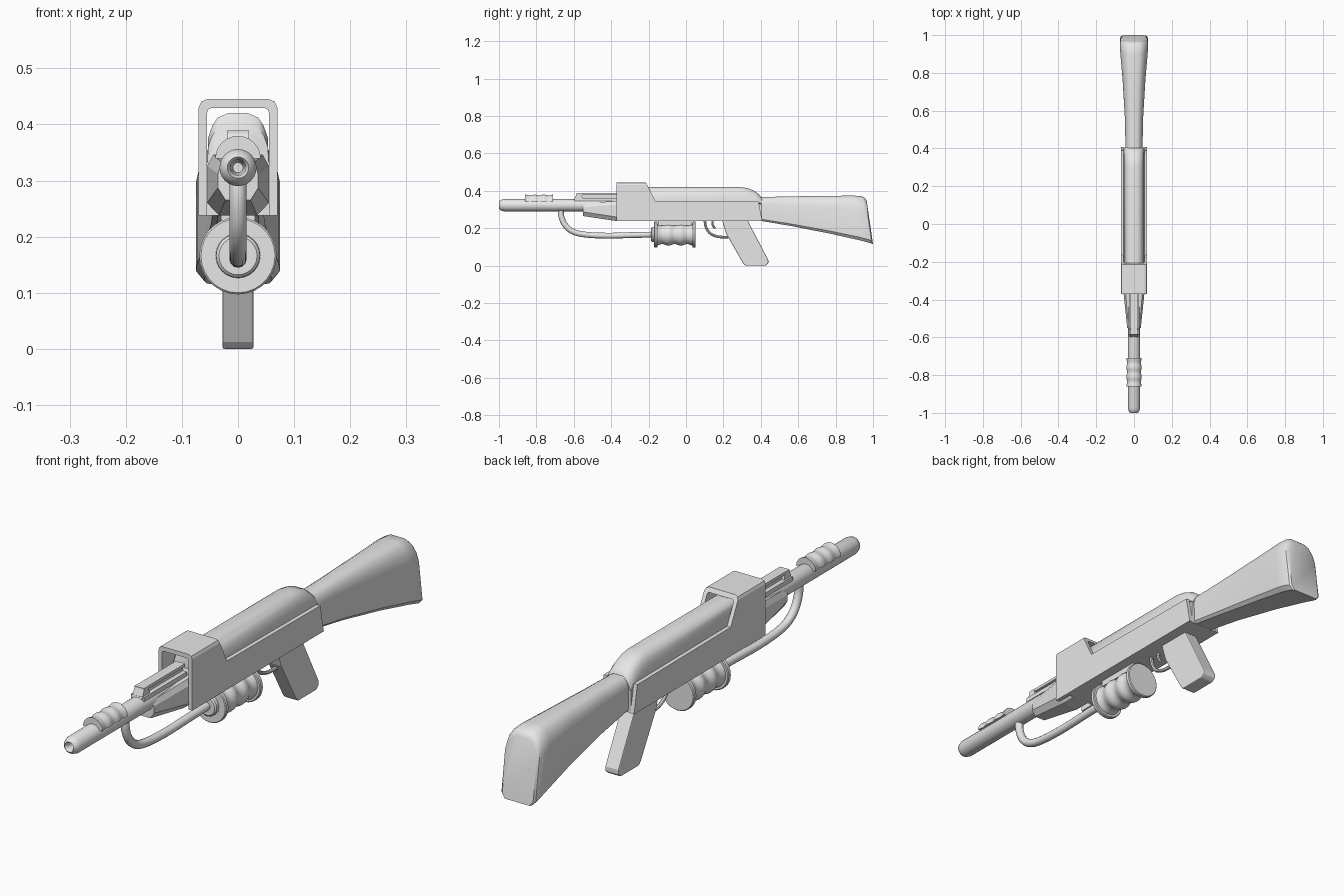
import bpy, bmesh, math
from mathutils import Vector

if "Cube" in bpy.data.objects:
    bpy.data.objects.remove(bpy.data.objects["Cube"])

grey = bpy.data.materials.new("plain grey")
grey.diffuse_color = (0.8, 0.8, 0.8, 1)
grey.use_nodes = True
grey.node_tree.nodes["Principled BSDF"].inputs["Base Color"].default_value = grey.diffuse_color


def finish(name, bm, smooth=None):
    bmesh.ops.recalc_face_normals(bm, faces=bm.faces[:])
    me = bpy.data.meshes.new(name)
    bm.to_mesh(me)
    bm.free()
    ob = bpy.data.objects.new(name, me)
    bpy.context.collection.objects.link(ob)
    me.materials.append(grey)
    bpy.ops.object.select_all(action='DESELECT')
    ob.select_set(True)
    bpy.context.view_layer.objects.active = ob
    if smooth:
        bpy.ops.object.shade_smooth_by_angle(angle=math.radians(smooth))
    return ob


def loft(name, rings, smooth=None, closed=False):
    """Skin a list of equal-length point rings."""
    bm = bmesh.new()
    vr = [[bm.verts.new(p) for p in r] for r in rings]
    n = len(vr[0])
    pairs = list(zip(vr, vr[1:]))
    if closed:
        pairs.append((vr[-1], vr[0]))
    for a, b in pairs:
        for i in range(n):
            j = (i + 1) % n
            bm.faces.new((a[i], a[j], b[j], b[i]))
    if not closed:
        bm.faces.new(vr[0])
        bm.faces.new(vr[-1])
    return finish(name, bm, smooth)


def prism(name, yz, hw, x=0, bevel=0):
    """Side profile extruded across x."""
    ob = loft(name, [[(x + s * hw, y, z) for y, z in yz] for s in (-1, 1)])
    if bevel:
        m = ob.modifiers.new("bevel", 'BEVEL')
        m.width, m.segments, m.limit_method = bevel, 2, 'ANGLE'
    return ob


def box_yz(y0, y1, z0, z1):
    return [(y0, z0), (y1, z0), (y1, z1), (y0, z1)]


def lathe(name, yr, zc, seg=24, smooth=35):
    """Revolve (y, radius) pairs around a lengthwise axis."""
    return loft(name, [[(r * math.cos(2 * math.pi * k / seg), y,
                         zc + r * math.sin(2 * math.pi * k / seg))
                        for k in range(seg)] for y, r in yr], smooth)


def tube(name, yz, r, seg=12):
    """Round tube along a smoothed path in the centre plane."""
    P = [Vector((0, y, z)) for y, z in yz]
    P = [2 * P[0] - P[1]] + P + [2 * P[-1] - P[-2]]
    pts = []
    for i in range(1, len(P) - 2):
        a, b, c, d = P[i - 1:i + 3]
        for k in range(4):
            t = k / 4
            pts.append(0.5 * (2 * b + (c - a) * t + (2 * a - 5 * b + 4 * c - d) * t * t
                              + (3 * b - a - 3 * c + d) * t ** 3))
    pts.append(P[-2])
    rings = []
    for i, p in enumerate(pts):
        t = (pts[min(i + 1, len(pts) - 1)] - pts[max(i - 1, 0)]).normalized()
        n = Vector((1, 0, 0)).cross(t)
        rings.append([p + r * (Vector((math.cos(u), 0, 0)) + n * math.sin(u))
                      for u in (2 * math.pi * k / seg for k in range(seg))])
    return loft(name, rings, 40)


def mirrored(half):
    return half + [(-x, z) for x, z in reversed(half)]


# Barrel with rounded muzzle and bore
lathe("barrel", [(-0.93, 0.009), (-0.975, 0.013), (-0.993, 0.014), (-1.0, 0.019),
                 (-0.993, 0.027), (-0.975, 0.033), (-0.3, 0.033)], 0.323)

# Contoured half sleeve over the barrel
sleeve = []
for k in range(25):
    y = -0.86 + 0.15 * k / 24
    r = 0.0385 + 0.002 * math.cos(6 * math.pi * k / 24)
    sleeve.append([(r * math.cos(math.pi * j / 12), y, 0.339 + r * math.sin(math.pi * j / 12))
                   for j in range(13)])
loft("barrel_sleeve", sleeve, 35)

# Slotted rail above the barrel
prism("rail_base", box_yz(-0.595, -0.34, 0.345, 0.361), 0.027)
prism("rail_web", box_yz(-0.58, -0.34, 0.355, 0.385), 0.010)
prism("rail_top", box_yz(-0.585, -0.34, 0.378, 0.389), 0.019)
prism("rail_front", [(-0.598, 0.352), (-0.55, 0.352), (-0.56, 0.389), (-0.583, 0.389)], 0.020)

# Tapered fore end
loft("fore_end", [[(x, y, z) for x, z in mirrored([(w * 0.62, b), (w, b + 0.022), (w, t - 0.02), (w * 0.8, t)])]
                  for y, w, b, t in ((-0.55, 0.036, 0.265, 0.332), (-0.37, 0.055, 0.238, 0.346),
                                     (-0.3, 0.055, 0.238, 0.346))])

# Receiver with rounded top falling away at the rear
core = []
for y, top in ((-0.31, 0.405), (-0.30, 0.422), (0.29, 0.422), (0.33, 0.416),
               (0.365, 0.402), (0.39, 0.383), (0.405, 0.365)):
    core.append([(x, y, z) for x, z in mirrored(
        [(0.055, 0.238), (0.055, 0.33), (0.053, top - 0.045), (0.046, top - 0.025),
         (0.036, top - 0.010), (0.018, top - 0.002)])])
loft("receiver", core, 40)

# Shroud: hollow arch trimmed to the side profile
outer = [(0.07, 0.20), (0.07, 0.430), (0.0655, 0.4405), (0.055, 0.445)]
inner = [(0.055, 0.20), (0.055, 0.420), (0.0535, 0.426), (0.048, 0.429)]
arch = mirrored(outer) + list(reversed(mirrored(inner)))
shroud = loft("shroud", [[(x, y, z) for x, z in arch] for y in (-0.372, 0.5)])
trim = prism("shroud_trim_helper", [(-0.371, 0.238), (0.408, 0.238), (0.388, 0.342), (-0.165, 0.346),
                                    (-0.222, 0.46), (-0.371, 0.46)], 0.2)
m = shroud.modifiers.new("trim", 'BOOLEAN')
m.operation, m.object, m.solver = 'INTERSECT', trim, 'EXACT'
bpy.context.view_layer.objects.active = shroud
bpy.ops.object.modifier_apply(modifier="trim")
bpy.data.objects.remove(trim)

# Shoulder stock, flaring to a slanted butt
stock = []
for y, w, bot, top, tilt in ((0.39, 0.045, 0.240, 0.366, 0.05), (0.55, 0.048, 0.211, 0.370, 0.1),
                             (0.75, 0.060, 0.170, 0.373, 0.12), (0.90, 0.073, 0.135, 0.374, 0.13),
                             (0.945, 0.075, 0.122, 0.370, 0.13), (0.960, 0.071, 0.117, 0.358, 0.14),
                             (0.966, 0.064, 0.116, 0.348, 0.145)):
    h = top - bot
    stock.append([(x, y + tilt * (top - z), z) for x, z in mirrored(
        [(w * 0.80, bot), (w, bot + h * 0.07), (w, bot + h * 0.70), (w * 0.90, bot + h * 0.84),
         (w * 0.68, bot + h * 0.95), (w * 0.40, top)])])
loft("stock", stock, 35)

# Slanted pistol grip
prism("grip", [(0.19, 0.25), (0.215, 0.17), (0.305, 0.012), (0.318, 0.0), (0.425, 0.0),
               (0.44, 0.012), (0.440, 0.03), (0.325, 0.25)], 0.028, bevel=0.004)

# Trigger and its guard
tube("trigger_guard", [(0.10, 0.245), (0.107, 0.205), (0.13, 0.172), (0.17, 0.155), (0.225, 0.152)], 0.007, 8)
tube("trigger", [(0.142, 0.245), (0.142, 0.22), (0.155, 0.198)], 0.006, 8)

# Canister: ribbed body between two flanges, with an inlet collar
ZC = 0.166
body = [(-0.16 + 0.2 * k / 32, 0.055 + 0.004 * math.cos(6 * math.pi * k / 32)) for k in range(33)]
lathe("canister_body", body, ZC, 28)
for nm, a, b in (("canister_front_flange", -0.170, -0.152), ("canister_rear_flange", 0.034, 0.052)):
    lathe(nm, [(a, 0.066), (a + 0.003, 0.069), (b - 0.003, 0.069), (b, 0.066)], ZC, 28)
lathe("canister_collar", [(-0.187, 0.034), (-0.182, 0.039), (-0.165, 0.040)], ZC)
prism("canister_mount", box_yz(-0.15, 0.03, 0.215, 0.245), 0.03)

# Feed hose from barrel to canister
tube("feed_hose", [(-0.668, 0.315), (-0.667, 0.265), (-0.645, 0.215), (-0.60, 0.180),
                   (-0.53, 0.165), (-0.42, 0.160), (-0.30, 0.163), (-0.17, 0.166)], 0.0155)
